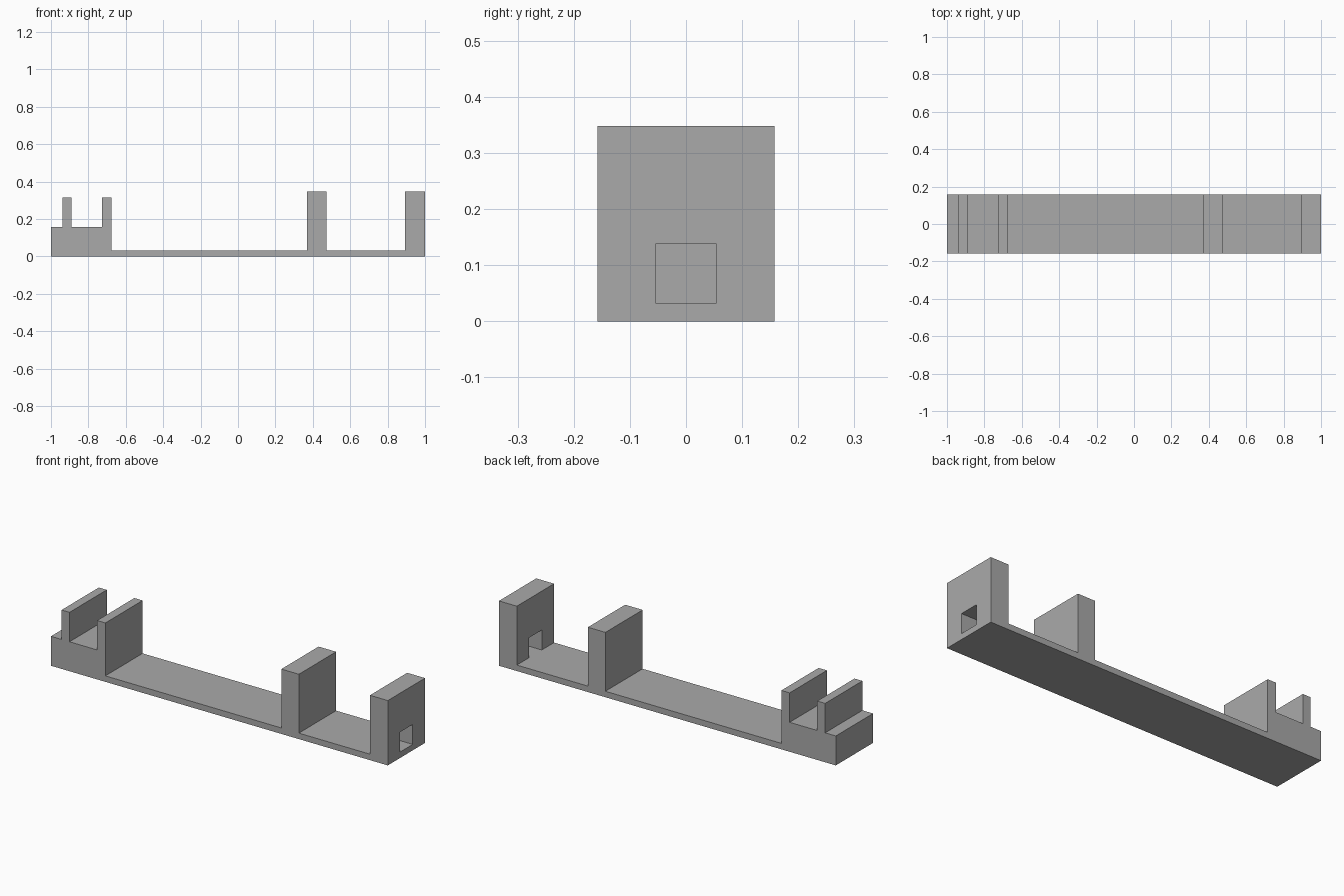
import bpy
import bmesh

cube = bpy.data.objects.get("Cube")
if cube:
    bpy.data.objects.remove(cube, do_unlink=True)

HALF_DEPTH = 0.158
BASE_TOP = 0.032
BLOCK_TOP = 0.158
RIB_TOP = 0.316
POST_TOP = 0.348

grey = bpy.data.materials.new("plain grey")
grey.use_nodes = True
colour = (0.4, 0.4, 0.4, 1)
grey.diffuse_color = colour
grey.node_tree.nodes["Principled BSDF"].inputs["Base Color"].default_value = colour


def extrude_profile(name, points, half_depth):
    """Extrude a closed (x, z) outline along y, centred on y = 0."""
    bm = bmesh.new()
    face = bm.faces.new([bm.verts.new((x, -half_depth, z)) for x, z in points])
    extruded = bmesh.ops.extrude_face_region(bm, geom=[face])["geom"]
    verts = [g for g in extruded if isinstance(g, bmesh.types.BMVert)]
    bmesh.ops.translate(bm, verts=verts, vec=(0, 2 * half_depth, 0))
    bmesh.ops.recalc_face_normals(bm, faces=bm.faces[:])
    mesh = bpy.data.meshes.new(name)
    bm.to_mesh(mesh)
    bm.free()
    mesh.materials.append(grey)
    obj = bpy.data.objects.new(name, mesh)
    bpy.context.collection.objects.link(obj)
    return obj


# Side outline as steps: (right end of step, height)
steps = [(-0.937, BLOCK_TOP), (-0.89, RIB_TOP),      # ledge, outer rib
         (-0.726, BLOCK_TOP), (-0.677, RIB_TOP),     # slot floor, inner rib
         (0.368, BASE_TOP), (0.472, POST_TOP),       # long base, middle post
         (0.894, BASE_TOP), (1.0, POST_TOP)]         # short base, end wall
outline = [(-1, 0)]
left = -1
for right, height in steps:
    outline += [(left, height), (right, height)]
    left = right
outline.append((1, 0))
body = extrude_profile("stepped_bracket", outline, HALF_DEPTH)

# Square opening through the end wall, flush with the base
cutter = extrude_profile("opening_cutter",
                         [(0.85, BASE_TOP), (1.1, BASE_TOP), (1.1, 0.139), (0.85, 0.139)],
                         0.0535)
cutter.hide_render = True
cutter.hide_viewport = True
cut = body.modifiers.new("wall_opening", 'BOOLEAN')
cut.operation = 'DIFFERENCE'
cut.solver = 'EXACT'
cut.object = cutter
